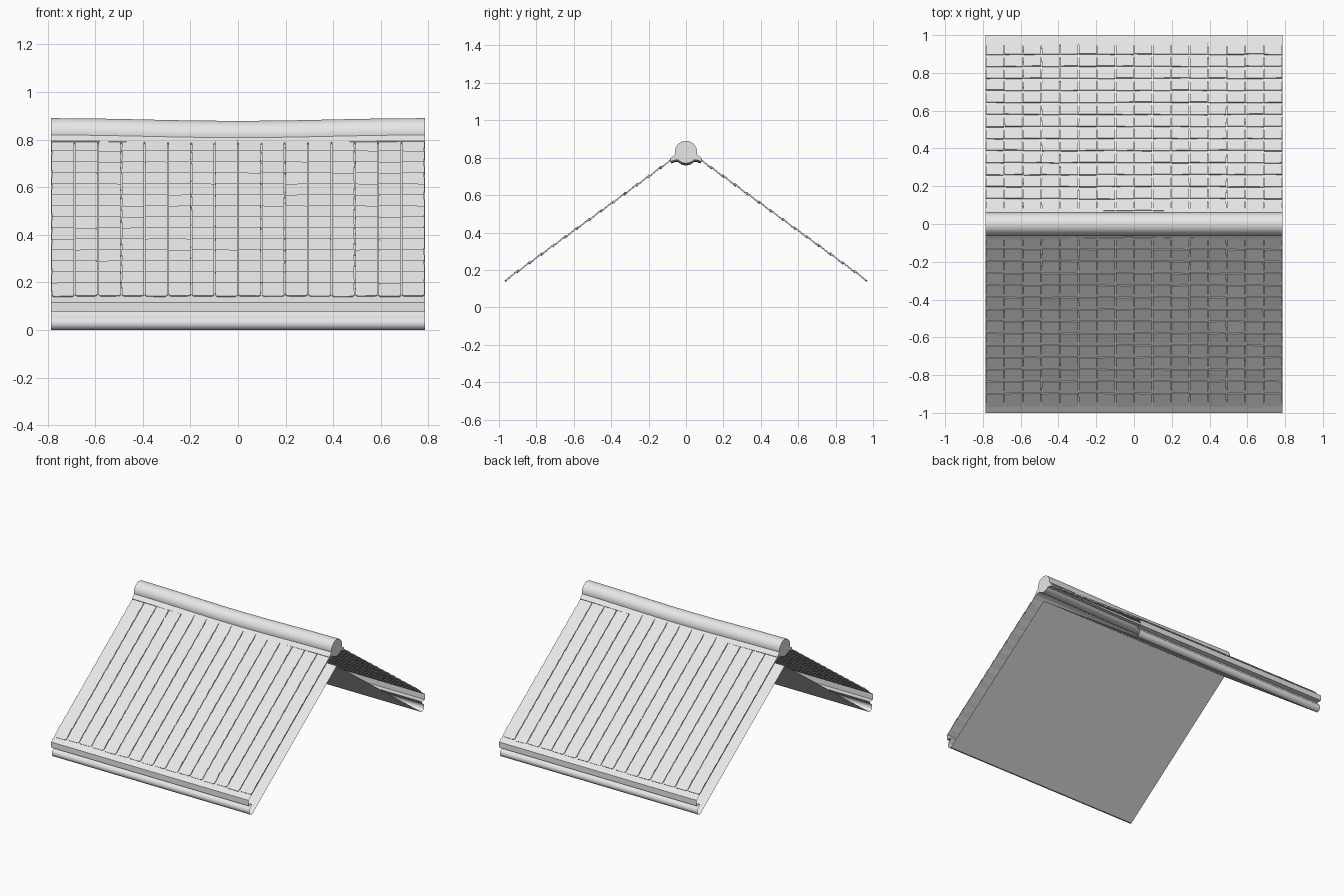
import bpy, bmesh, math, random
from mathutils import Matrix, Vector

random.seed(4)
if "Cube" in bpy.data.objects:
    bpy.data.objects.remove(bpy.data.objects["Cube"])

HALF = 0.785          # half the roof length
APEX, EAVE_Y, EAVE_Z = 0.84, 0.965, 0.14
COLS, ROWS = 16, 14

grey = bpy.data.materials.new("light_grey")
grey.use_nodes = True
grey.diffuse_color = (0.8, 0.8, 0.8, 1)
grey.node_tree.nodes["Principled BSDF"].inputs["Base Color"].default_value = (0.8, 0.8, 0.8, 1)


def finish(name, bm):
    mesh = bpy.data.meshes.new(name)
    bm.to_mesh(mesh)
    bm.free()
    mesh.shade_smooth()
    mesh.set_sharp_from_angle(angle=math.radians(30))
    mesh.materials.append(grey)
    obj = bpy.data.objects.new(name, mesh)
    bpy.context.scene.collection.objects.link(obj)
    return obj


def extrude_along_x(name, profile, steps=1, closed=False, sag=0.0):
    """Sweep a (y, z) profile along x, sagging at mid length."""
    bm = bmesh.new()
    rings = []
    for i in range(steps + 1):
        x = -HALF + 2 * HALF * i / steps
        drop = sag * (0.5 + 0.5 * math.cos(math.pi * x / HALF))
        rings.append([bm.verts.new((x, y, z - drop)) for y, z in profile])
    count = len(profile)
    for a, b in zip(rings, rings[1:]):
        for j in range(count if closed else count - 1):
            k = (j + 1) % count
            bm.faces.new((a[j], a[k], b[k], b[j]))
    if closed:
        bm.faces.new(rings[0])
        bm.faces.new(rings[-1])
        bmesh.ops.recalc_face_normals(bm, faces=bm.faces)
    return finish(name, bm)


# Roof shell: slope, eave moulding and ceiling as one open-ended profile
bullnose = [(0.962 + 0.03 * math.cos(a), 0.029 + 0.029 * math.sin(a))
            for a in [math.radians(65 - 155 * i / 10) for i in range(11)]]
shell = [(0, APEX), (EAVE_Y, EAVE_Z), (1, 0.115), (1, 0.075), (0.962, 0.075)]
shell += bullnose + [(0, 0.70)]

# Ridge roll with a flange on each side
arc = [(0.06 * math.sin(a), 0.83 + 0.06 * math.cos(a))
       for a in [math.radians(100 * i / 12) for i in range(13)]]
belly = [(0.06 * math.sin(a), 0.83 + 0.06 * math.cos(a))
         for a in [math.radians(135 + 45 * i / 5) for i in range(6)]]
half = arc + [(0.066, 0.812), (0.085, 0.795), (0.078, 0.78), (0.06, 0.787)] + belly
ridge = half + [(-y, z) for y, z in half[-2:0:-1]]
extrude_along_x("ridge_roll", ridge, 24, True, 0.011)

# Tile frame: along the slope, across it and out of it
down = Vector((0, -EAVE_Y, EAVE_Z - APEX)).normalized()
across = Vector((1, 0, 0))
out = across.cross(-down).normalized()
top_y, low_y = 0.07, 0.962
run = (low_y - top_y) / abs(down.y)
start = Vector((0, 0, APEX)) + down * (top_y / abs(down.y))
pitch, width = run / ROWS, 2 * HALF / COLS


def add_tile(bm, row, col):
    """One slightly lifted slab with rounded lower corners."""
    length = pitch * 1.12
    tile = bmesh.ops.create_cube(bm, size=1)["verts"]
    bmesh.ops.scale(bm, vec=(width * 0.955, length, 0.007), verts=tile)
    corners = {e for v in tile for e in v.link_edges
               if all(w.co.y < 0 for w in e.verts)
               and abs(e.verts[0].co.z - e.verts[1].co.z) > 0.001}
    rounded = bmesh.ops.bevel(bm, geom=list(corners), offset=0.012, segments=3,
                              profile=0.5, affect='EDGES')
    verts = {v for v in tile if v.is_valid} | set(rounded["verts"])
    spot = start + down * (pitch * (row + 0.5) + random.uniform(-0.004, 0.002))
    spot += across * (-HALF + width * (col + 0.5)) + out * 0.004
    frame = Matrix((across, -down, out)).transposed().to_4x4()
    tilt = (Matrix.Rotation(math.radians(random.uniform(3, 5)), 4, 'X')
            @ Matrix.Rotation(math.radians(random.uniform(-1, 1)), 4, 'Z'))
    bmesh.ops.transform(bm, matrix=Matrix.Translation(spot) @ frame @ tilt,
                        verts=list(verts))


def build_tiles():
    bm = bmesh.new()
    for row in range(ROWS):
        for col in range(COLS):
            one = bmesh.new()
            add_tile(one, row, col)
            part = bpy.data.meshes.new("tile_part")
            one.to_mesh(part)
            one.free()
            bm.from_mesh(part)
            bpy.data.meshes.remove(part)
    for v in bm.verts:
        v.co.x = max(-HALF, min(HALF, v.co.x))
    return bm


# Both sides of the roof, the back turned half round from the front
for side, sign, angle in (("front", -1, 0), ("back", 1, math.pi)):
    profile = [(sign * y, z) for y, z in shell]
    extrude_along_x(side + "_roof_shell", profile if sign > 0 else profile[::-1])
    tiles = build_tiles()
    bmesh.ops.rotate(tiles, verts=tiles.verts, matrix=Matrix.Rotation(angle, 3, 'Z'))
    finish(side + "_tiles", tiles)
